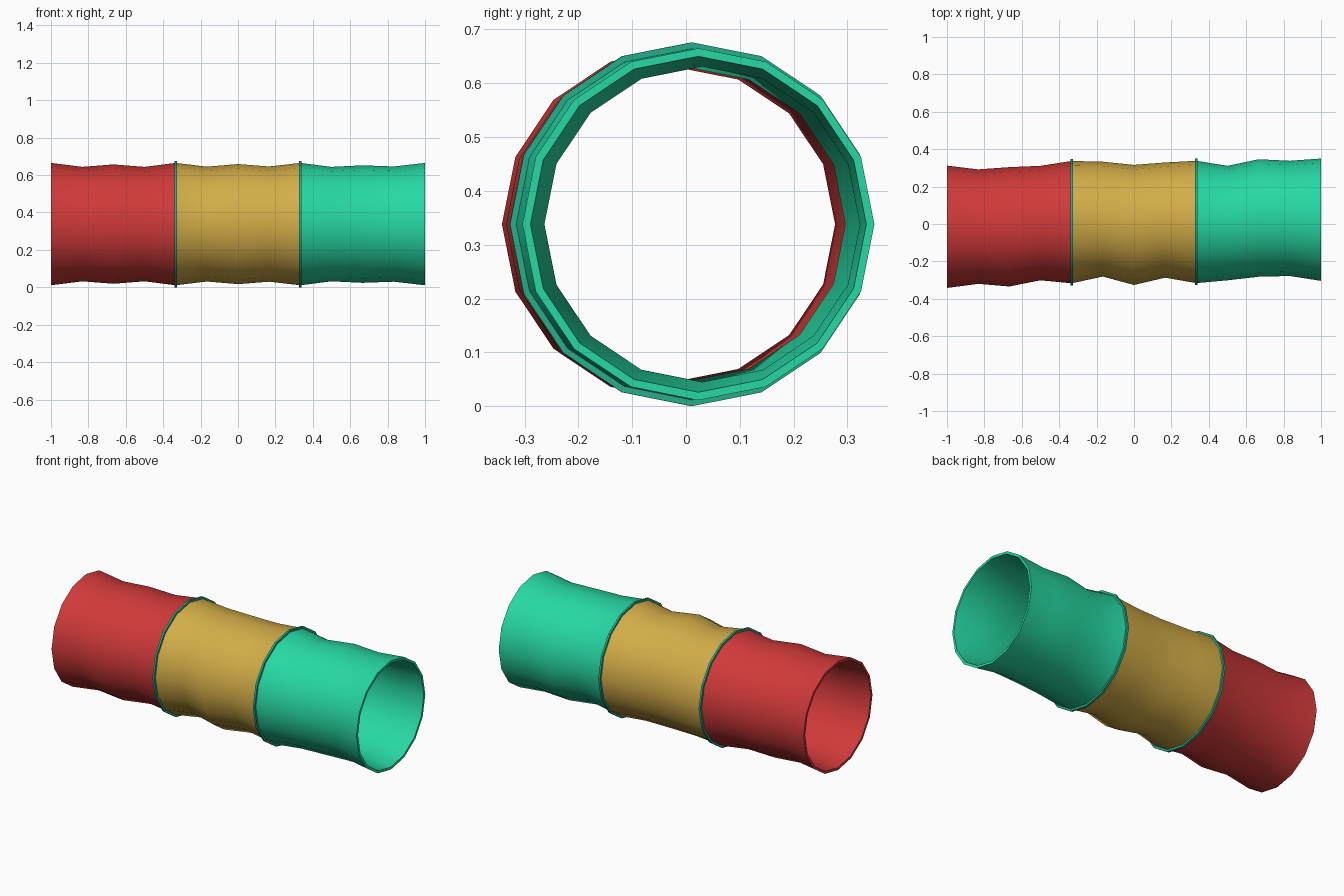
import bpy, bmesh, math

if "Cube" in bpy.data.objects:
    bpy.data.objects.remove(bpy.data.objects["Cube"])

SIDES = 16
CZ = 0.338
WALL = 0.015


def material(name, rgb):
    m = bpy.data.materials.new(name)
    lin = [c / 12.92 if c <= 0.04045 else ((c + 0.055) / 1.055) ** 2.4 for c in rgb]
    m.diffuse_color = (*lin, 1)
    m.use_nodes = True
    m.node_tree.nodes["Principled BSDF"].inputs["Base Color"].default_value = m.diffuse_color
    return m


def tube(name, stations, wall, mat):
    """Hollow 16-sided tube through (x, centre y, radius) stations."""
    loop = stations + [(x, y, r - wall) for x, y, r in reversed(stations)]
    bm = bmesh.new()
    rings = []
    for x, y, r in loop:
        rings.append([bm.verts.new((x, y + r * math.cos(a), CZ + r * math.sin(a)))
                      for a in (2 * math.pi * i / SIDES for i in range(SIDES))])
    for a, b in zip(rings, rings[1:] + rings[:1]):
        for i in range(SIDES):
            j = (i + 1) % SIDES
            bm.faces.new((a[i], a[j], b[j], b[i]))
    bmesh.ops.recalc_face_normals(bm, faces=bm.faces)
    me = bpy.data.meshes.new(name)
    bm.to_mesh(me)
    bm.free()
    me.materials.append(mat)
    ob = bpy.data.objects.new(name, me)
    bpy.context.collection.objects.link(ob)
    bpy.ops.object.select_all(action='DESELECT')
    ob.select_set(True)
    bpy.context.view_layer.objects.active = ob
    bpy.ops.object.shade_smooth_by_angle(angle=math.radians(40))
    return ob


red = material("red", (0.82, 0.225, 0.225))
gold = material("gold", (0.83, 0.68, 0.28))
green = material("green", (0.15, 0.85, 0.64))
teal = material("dark_teal", (0.14, 0.69, 0.54))

# Wavy hose: centre offset and radius at 13 evenly spaced rings
offset = [-.015, -.014, -.015, .005, .010, .026, -.005, .021, .011, .005, .032, .030, .023]
radius = [.327, .306, .319, .306, .327, .307, .321, .308, .327, .306, .314, .308, .327]
path = [(-1 + i / 6, o, r) for i, (o, r) in enumerate(zip(offset, radius))]

tube("left_section", path[0:5], WALL, red)
tube("middle_section", path[4:9], WALL, gold)
tube("right_section", path[8:13], WALL, green)

# Thin collars at the two joints
for side, k in (("left", 4), ("right", 8)):
    x, y, r = path[k]
    tube(side + "_collar", [(x - .006, y, .338), (x + .006, y, .338)], .022, teal)
